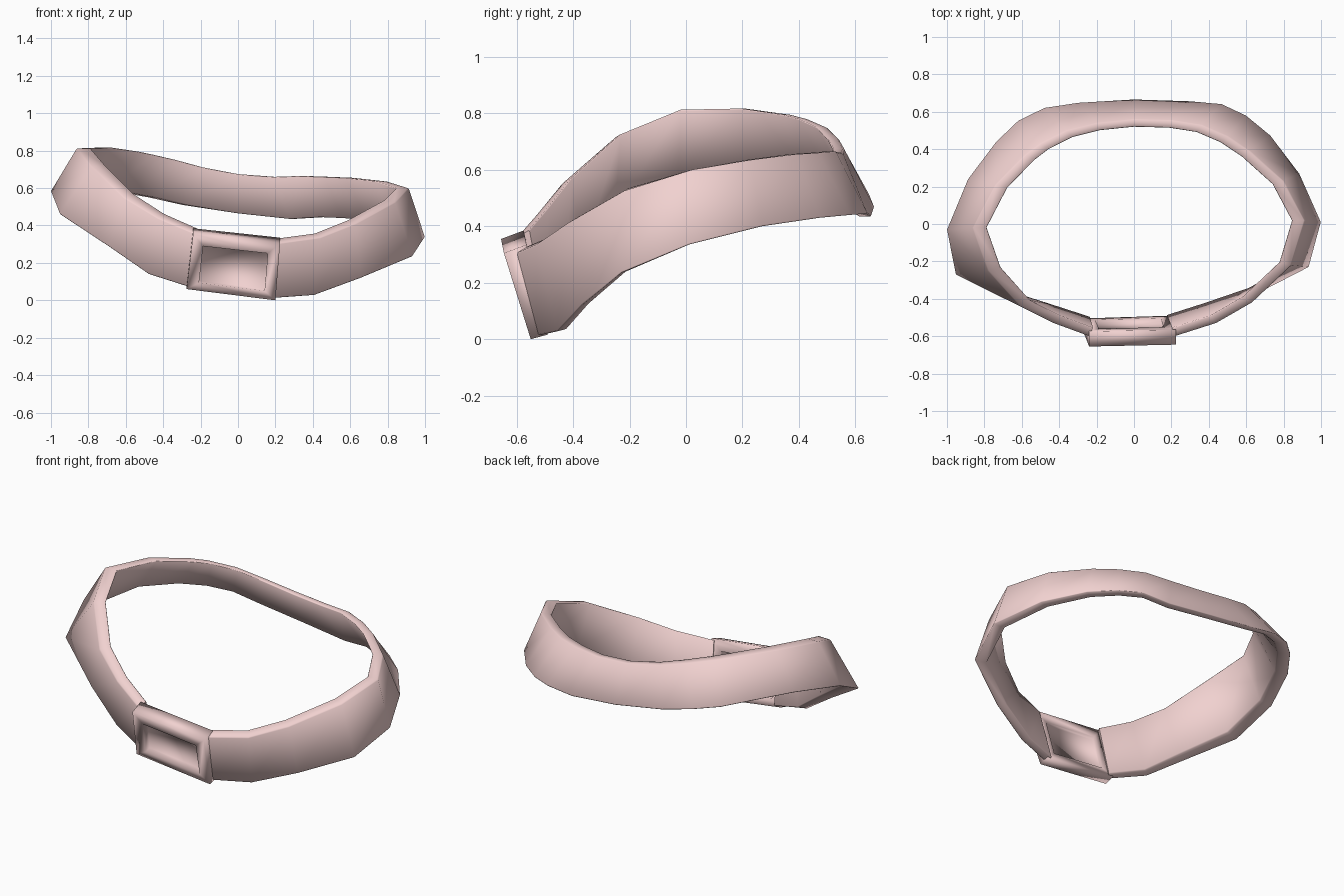
import bpy, bmesh
from mathutils import Vector

if "Cube" in bpy.data.objects:
    bpy.data.objects.remove(bpy.data.objects["Cube"])

mat = bpy.data.materials.new("pale_pink")
mat.diffuse_color = (0.88, 0.64, 0.63, 1)
mat.use_nodes = True
mat.node_tree.nodes["Principled BSDF"].inputs["Base Color"].default_value = mat.diffuse_color


def finish(name, bm, angle):
    bmesh.ops.recalc_face_normals(bm, faces=bm.faces)
    me = bpy.data.meshes.new(name)
    bm.to_mesh(me)
    bm.free()
    ob = bpy.data.objects.new(name, me)
    bpy.context.collection.objects.link(ob)
    me.materials.append(mat)
    bpy.ops.object.select_all(action='DESELECT')
    ob.select_set(True)
    bpy.context.view_layer.objects.active = ob
    bpy.ops.object.shade_smooth_by_angle(angle=angle)
    return ob


def bridge(bm, a, b):
    n = len(a)
    for i in range(n):
        j = (i + 1) % n
        bm.faces.new((a[i], a[j], b[j], b[i]))


# Strap stations, right of buckle round the back to its left: outer top, outer bottom
stations = [
    (0.22, -0.60, 0.305, 0.19, -0.525, 0.012),
    (0.44, -0.53, 0.335, 0.41, -0.455, 0.028),
    (0.63, -0.42, 0.41, 0.66, -0.37, 0.12),
    (0.84, -0.22, 0.525, 0.935, -0.23, 0.235),
    (0.912, 0.02, 0.60, 1.0, 0.01, 0.335),
    (0.80, 0.23, 0.635, 0.885, 0.27, 0.40),
    (0.62, 0.39, 0.655, 0.73, 0.475, 0.43),
    (0.50, 0.47, 0.66, 0.60, 0.582, 0.44),
    (0.36, 0.53, 0.665, 0.47, 0.643, 0.445),
    (0.20, 0.555, 0.66, 0.30, 0.658, 0.435),
    (0.00, 0.56, 0.675, 0.00, 0.668, 0.465),
    (-0.20, 0.54, 0.71, -0.30, 0.65, 0.51),
    (-0.36, 0.50, 0.75, -0.48, 0.623, 0.55),
    (-0.50, 0.43, 0.78, -0.62, 0.555, 0.575),
    (-0.58, 0.37, 0.795, -0.74, 0.44, 0.60),
    (-0.74, 0.21, 0.817, -0.89, 0.24, 0.615),
    (-0.862, -0.02, 0.812, -1.002, -0.03, 0.58),
    (-0.78, -0.25, 0.715, -0.955, -0.27, 0.46),
    (-0.61, -0.44, 0.55, -0.69, -0.40, 0.285),
    (-0.43, -0.53, 0.44, -0.48, -0.465, 0.14),
    (-0.24, -0.60, 0.36, -0.26, -0.535, 0.07),
]


def inward(p, lift):
    return Vector((p.x * (0.925 if p.x > 0 else 0.912), p.y * 0.925, p.z + lift * max(0, -p.y)))


def chamfered(corners, w):
    points = []
    for i, c in enumerate(corners):
        for other in (corners[i - 1], corners[(i + 1) % 4]):
            points.append(c + (other - c).normalized() * w)
    return points


# Belt strap: section with softened edges swept through the stations
bm = bmesh.new()
sections = []
for s in stations:
    top, bottom = Vector(s[:3]), Vector(s[3:])
    corners = [bottom, top, inward(top, 0.045), inward(bottom, 0.02)]
    sections.append([bm.verts.new(p) for p in chamfered(corners, 0.005)])
for a, b in zip(sections, sections[1:]):
    bridge(bm, a, b)
bm.faces.new(sections[0])
bm.faces.new(sections[-1])
finish("belt_strap", bm, 1.3)

# Buckle: thin slanted plate with a window recessed from front and back
TL, TR = Vector((-0.24, -0.655, 0.355)), Vector((0.225, -0.645, 0.305))
BL, BR = Vector((-0.275, -0.565, 0.06)), Vector((0.20, -0.55, 0.0))
depth_top, depth_bottom = Vector((0, 0.08, 0.03)), Vector((0, 0.06, 0.016))
bm = bmesh.new()


def ring(u0, u1, v0, v1, d):
    corners = [(u0, v0), (u1, v0), (u1, v1), (u0, v1)]
    return [bm.verts.new(BL.lerp(BR, u).lerp(TL.lerp(TR, u), v)
                         + depth_bottom.lerp(depth_top, v) * d) for u, v in corners]


window = (0.13, 0.87, 0.14, 0.80)
loops = [ring(*window, 0.60), ring(*window, 0.0), ring(0, 1, 0, 1, 0.0),
         ring(0, 1, 0, 1, 1.0), ring(*window, 1.0), ring(*window, 0.75)]
for a, b in zip(loops, loops[1:]):
    bridge(bm, a, b)
bm.faces.new(loops[0])
bm.faces.new(loops[-1])
finish("belt_buckle", bm, 3.1)
